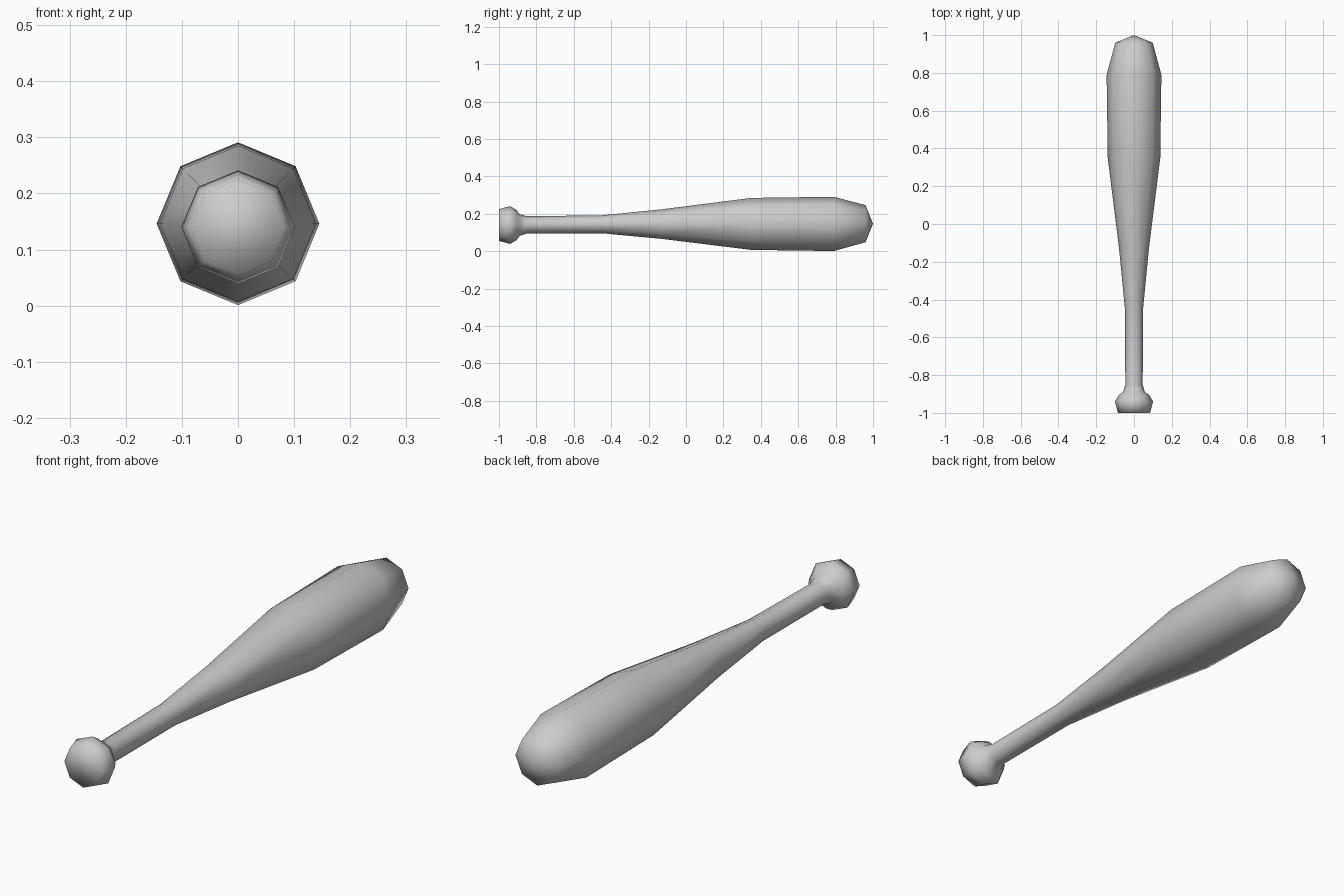
import bpy, bmesh, math

if "Cube" in bpy.data.objects:
    bpy.data.objects.remove(bpy.data.objects["Cube"])

SIDES = 8

# Bat profile from knob to barrel: (y, radius, centre height)
profile = [
    (-1.00, 0.085, 0.140),
    (-0.94, 0.101, 0.140),
    (-0.905, 0.080, 0.140),
    (-0.89, 0.058, 0.140),
    (-0.85, 0.046, 0.141),
    (-0.45, 0.048, 0.144),
    (-0.13, 0.079, 0.145),
    (0.35, 0.139, 0.146),
    (0.79, 0.145, 0.146),
    (0.96, 0.099, 0.147),
]

bm = bmesh.new()

# Octagonal rings along the bat
rings = []
for y, r, z in profile:
    ring = []
    for i in range(SIDES):
        a = 2 * math.pi * i / SIDES
        ring.append(bm.verts.new((r * math.cos(a), y, z + r * math.sin(a))))
    rings.append(ring)

# Side walls
for low, high in zip(rings, rings[1:]):
    for i in range(SIDES):
        j = (i + 1) % SIDES
        bm.faces.new((low[i], low[j], high[j], high[i]))

# Flat knob end and pointed barrel tip
bm.faces.new(rings[0])
tip = bm.verts.new((0, 1.0, 0.147))
for i in range(SIDES):
    bm.faces.new((rings[-1][i], rings[-1][(i + 1) % SIDES], tip))

bmesh.ops.recalc_face_normals(bm, faces=bm.faces)
for f in bm.faces:
    f.smooth = True

mesh = bpy.data.meshes.new("baseball_bat")
bm.to_mesh(mesh)
bm.free()
bat = bpy.data.objects.new("baseball_bat", mesh)
bpy.context.collection.objects.link(bat)
